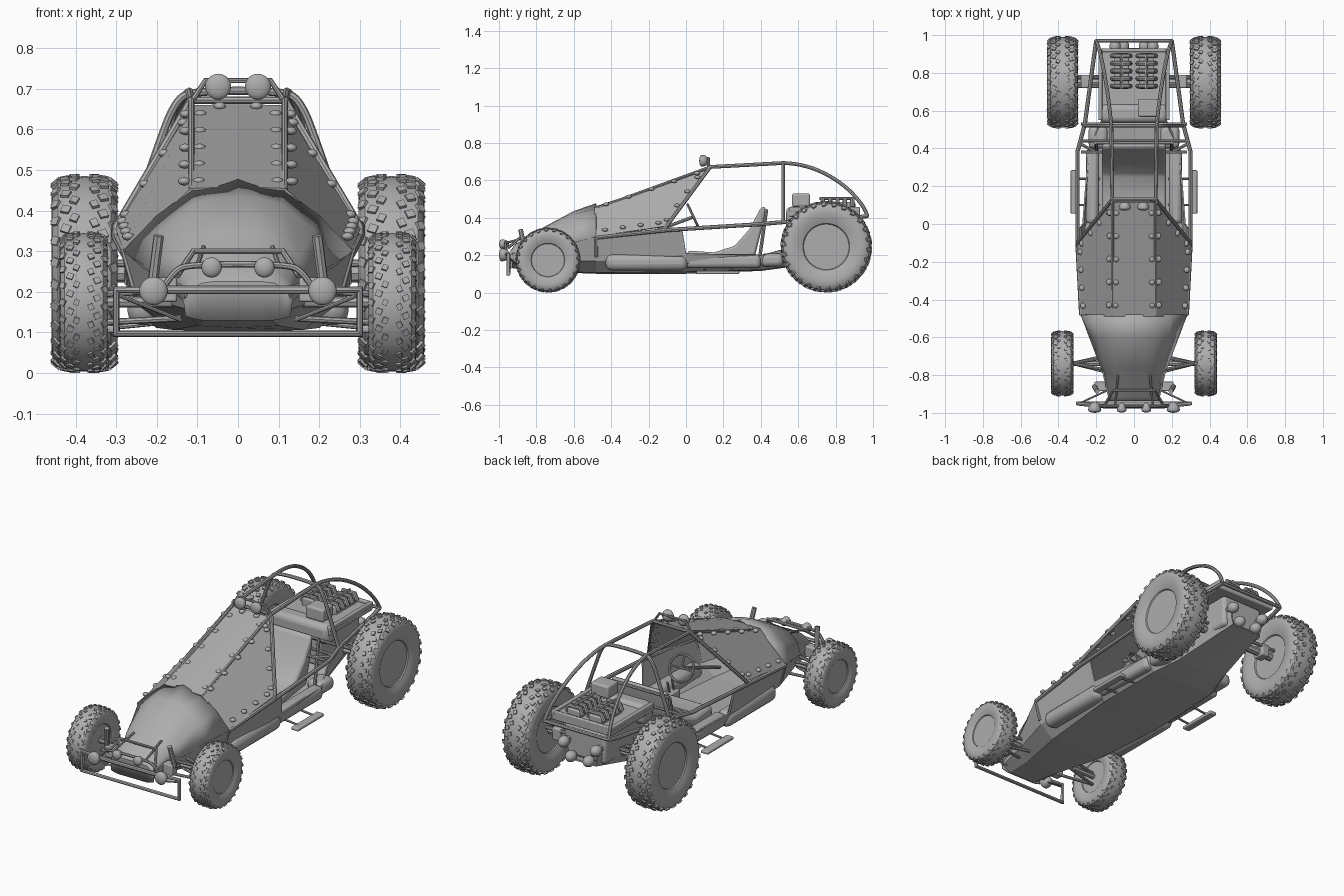
import bpy, bmesh, math
from mathutils import Matrix, Vector

old = bpy.data.objects.get("Cube")
if old:
    bpy.data.objects.remove(old)

grey = bpy.data.materials.new("plain_grey")
grey.use_nodes = True
COL = (0.42, 0.42, 0.42, 1)
grey.diffuse_color = COL
grey.node_tree.nodes["Principled BSDF"].inputs["Base Color"].default_value = COL
made = []


def add(name, mesh):
    ob = bpy.data.objects.new(name, mesh)
    bpy.context.collection.objects.link(ob)
    mesh.materials.clear()
    mesh.materials.append(grey)
    made.append(ob)
    return ob


def from_bm(name, bm):
    bmesh.ops.recalc_face_normals(bm, faces=bm.faces)
    mesh = bpy.data.meshes.new(name)
    bm.to_mesh(mesh)
    bm.free()
    return add(name, mesh)


def flip(p):
    return (-p[0], p[1], p[2])


def tube(name, pts, r=0.009, both=False, smooth=False, closed=False):
    """Round bar along a path, optionally repeated on the other side."""
    cu = bpy.data.curves.new(name, 'CURVE')
    cu.dimensions = '3D'
    cu.bevel_depth = r
    cu.bevel_resolution = 2
    cu.use_fill_caps = True
    for path in ([pts, [flip(p) for p in pts]] if both else [pts]):
        sp = cu.splines.new('NURBS' if smooth else 'POLY')
        sp.points.add(len(path) - 1)
        for q, p in zip(sp.points, path):
            q.co = (*p, 1)
        sp.use_cyclic_u = closed
        if smooth:
            sp.order_u = 3
            sp.use_endpoint_u = not closed
    tmp = bpy.data.objects.new(name + "_path", cu)
    bpy.context.collection.objects.link(tmp)
    bpy.context.view_layer.update()
    mesh = bpy.data.meshes.new_from_object(tmp.evaluated_get(bpy.context.evaluated_depsgraph_get()))
    bpy.data.objects.remove(tmp)
    return add(name, mesh)


def box(name, c, s, bevel=0.008, both=False):
    bm = bmesh.new()
    for p in ([c, flip(c)] if both else [c]):
        bmesh.ops.create_cube(bm, size=1, matrix=Matrix.Translation(p) @ Matrix.Diagonal((*s, 1)))
    ob = from_bm(name, bm)
    mod = ob.modifiers.new("round", 'BEVEL')
    mod.width, mod.segments = bevel, 3
    return ob


def balls(name, centres, s, front=1.0):
    """Mirrored ellipsoids; front flattens the half that faces forward."""
    bm = bmesh.new()
    for c in centres:
        for p in (c, flip(c)):
            new = bmesh.ops.create_uvsphere(bm, u_segments=16, v_segments=10, radius=1)["verts"]
            for v in new:
                y = v.co.y * (front if v.co.y < 0 else 1)
                v.co = Vector(p) + Vector((v.co.x * s[0], y * s[1], v.co.z * s[2]))
    return from_bm(name, bm)


def loft(name, rows, thick):
    """Skin over half cross-sections that start on the centre line."""
    bm = bmesh.new()
    grid = [[bm.verts.new(p) for p in [flip(q) for q in row[:0:-1]] + list(row)] for row in rows]
    for a, b in zip(grid, grid[1:]):
        for i in range(len(a) - 1):
            bm.faces.new((a[i], a[i + 1], b[i + 1], b[i]))
    ob = from_bm(name, bm)
    mod = ob.modifiers.new("thickness", 'SOLIDIFY')
    mod.thickness, mod.offset = thick, 0
    return ob


def section(y, *xz):
    return [(x, y, z) for x, z in xz]


def wheel(name, x, y, r, w, rim, count):
    """Lathed balloon tyre with a flat disc and rows of staggered knobs."""
    bm = bmesh.new()
    half = [(.36, 0), (.36, rim * .97), (.4, rim), (.46, rim + .2 * (r - rim)), (.5, rim + .5 * (r - rim)),
            (.48, r * .87), (.4, r * .94), (.22, r * .97), (0, r * .98)]
    prof = [(u * w, q) for u, q in half] + [(-u * w, q) for u, q in half[-2::-1]]
    vs = [bm.verts.new((u, 0, q)) for u, q in prof]
    es = [bm.edges.new(e) for e in zip(vs, vs[1:])]
    bmesh.ops.spin(bm, geom=vs + es, axis=(1, 0, 0), cent=(0, 0, 0), steps=48, angle=2 * math.pi)
    bmesh.ops.remove_doubles(bm, verts=bm.verts, dist=1e-5)
    for i in range(count):
        for s in (-1, 1):
            # offset across the tread, radius, lean, width, step around
            for u, q, lean, wide, step in ((.15, .978, 0, .11, 0), (.28, .963, .15, .13, .5), (.43, .92, .7, .13, 0)):
                a = 2 * math.pi * (i + step + (.25 if s > 0 else 0)) / count
                m = (Matrix.Rotation(a, 4, 'X') @ Matrix.Translation((s * u * w, 0, r * q))
                     @ Matrix.Rotation(s * lean, 4, 'Y') @ Matrix.Rotation(s * .4, 4, 'Z')
                     @ Matrix.Diagonal((wide * w, r * .085, r * .045, 1)))
                bmesh.ops.create_cube(bm, size=1, matrix=m)
    ob = from_bm(name, bm)
    ob.location = (x, y, r)


for side, tag in ((1, "left"), (-1, "right")):
    wheel(f"{tag}_rear_wheel", side * .378, .75, .245, .163, .125, 26)
    wheel(f"{tag}_front_wheel", side * .38, -.738, .174, .118, .09, 24)

# Body shell: open tub, hood and nose
hull = loft("hull", [
    section(-.93, (0, .135), (.08, .135), (.125, .16), (.13, .21)),
    section(-.75, (0, .115), (.1, .12), (.16, .17), (.172, .23)),
    section(-.48, (0, .105), (.16, .11), (.24, .17), (.28, .3)),
    section(-.02, (0, .105), (.2, .115), (.265, .2), (.285, .34)),
    section(0, (0, .105), (.2, .115), (.25, .16), (.27, .21)),
    section(.4, (0, .12), (.19, .125), (.23, .16), (.24, .2)),
    section(.55, (0, .14), (.15, .145), (.17, .18), (.17, .24)),
    section(.93, (0, .22), (.09, .22), (.1, .26), (.1, .3))], .008)
loft("hood", [
    section(-.48, (0, .475), (.055, .455), (.115, .447), (.2, .385), (.28, .3)),
    section(-.6, (0, .433), (.055, .427), (.105, .415), (.185, .35), (.235, .26)),
    section(-.765, (0, .345), (.055, .34), (.1, .33), (.15, .285), (.172, .22)),
    section(-.785, (0, .315), (.055, .31), (.095, .305), (.14, .265), (.163, .2)),
    section(-.91, (0, .26), (.055, .258), (.09, .25), (.125, .225), (.135, .18)),
    section(-.935, (0, .225), (.055, .225), (.09, .22), (.12, .2), (.132, .17)),
    section(-.935, (0, .13), (.055, .13), (.09, .13), (.115, .135), (.13, .14))], .006)
box("side_sill", (.23, -.21, .163), (.085, .44, .09), .035, True)
box("rear_sill", (.22, .2, .168), (.07, .4, .075), .025, True)
box("rear_pod", (.19, .46, .175), (.1, .12, .07), .025, True)

# Flat fabric screen with its seams and fasteners
screen = loft("screen_panel", [[(0, -.49, .456), (.115, -.49, .452), (.28, -.48, .3)],
                               [(0, .12, .659), (.11, .12, .657), (.3, -.1, .355)]], .006)
seam = (Vector((.115, -.49, .455)), Vector((.11, .12, .662)))
sill = (Vector((.28, -.48, .31)), Vector((.298, -.1, .36)))
clips = [seam[0].lerp(seam[1], (i + .5) / 5) + Vector((d, 0, -abs(d) * .2)) for i in range(5) for d in (-.018, .018)]
clips += [sill[0].lerp(sill[1], (i + .5) / 4) + Vector((-.012, 0, .02)) for i in range(4)]
clips += [seam[1].lerp(sill[1], (i + .6) / 4) + Vector((-.004, -.025, 0)) for i in range(4)]
clips.append(Vector((.045, .1, .657)))
balls("screen_fasteners", [tuple(c) for c in clips], (.015, .016, .01))

# Roll cage
roof = (.115, .13, .672)
top = (.12, .52, .693)
tail = (.2, .97, .41)
tube("screen_rail", [(.115, -.48, .45), roof], .008, True)
tube("windscreen_post", [roof, (.3, -.1, .36), (.3, -.12, .33)], .01, True)
tube("side_rail", [(.28, -.48, .295), (.3, -.1, .335), (.3, .38, .365), (.26, .53, .378), (.21, .9, .4), tail], .011, True)
tube("front_rail_post", [(.28, -.48, .3), (.25, -.48, .19)], .009, True)
tube("roof_rail", [roof, top], .01, True)
tube("rear_arch", [top, (.13, .63, .69), (.16, .82, .6), (.19, .95, .47), tail], .01, True, True)
tube("main_hoop", [(.26, .52, .375), (.2, .52, .55), (.155, .52, .67), (.11, .52, .695),
                   (-.11, .52, .695), (-.155, .52, .67), (-.2, .52, .55), (-.26, .52, .375)], .01, smooth=True)
tube("tail_bar", [tail, flip(tail)], .01)
tube("roof_bar", [roof, flip(roof)], .009)
for y, z in ((.53, .38), (.44, .37), (.38, .36)):
    tube("cross_bar", [(.28, y, z), (-.28, y, z)], .008)
tube("rail_brace", [(.295, .43, .368), (.2, .38, .36)], .008, True)
tube("seat_post", [(.2, .43, .44), (.2, .39, .16)], .009, True)
tube("seat_top_bar", [(.2, .43, .44), (-.2, .43, .44)], .008)
tube("lamp_bar", [(.11, .12, .675), (.08, .12, .72), (-.08, .12, .72), (-.11, .12, .675)], .007)
balls("roof_lamps", [(.049, .085, .705)], (.032, .036, .032), .4)

# Bench seat, steering and controls
prof = [(0, .15), (.01, .225), (.15, .215), (.26, .25), (.34, .34), (.4, .455), (.425, .46), (.42, .4), (.37, .2)]
bm = bmesh.new()
outline = bm.faces.new([bm.verts.new((-.17, y, z)) for y, z in prof])
ext = bmesh.ops.extrude_face_region(bm, geom=[outline])
bmesh.ops.translate(bm, vec=(.34, 0, 0), verts=[v for v in ext["geom"] if isinstance(v, bmesh.types.BMVert)])
seat = from_bm("seat", bm)
mod = seat.modifiers.new("round", 'BEVEL')
mod.width, mod.segments = .012, 2
tilt = Matrix.Translation((0, .04, .405)) @ Matrix.Rotation(math.radians(-65), 4, 'X')
rim = [tuple(tilt @ Vector((.072 * math.cos(a), .072 * math.sin(a), 0))) for a in [i * math.pi / 12 for i in range(24)]]
tube("steering_wheel", rim, .007, closed=True)
for i in (0, 12, 18):
    tube("steering_spoke", [(0, .04, .405), rim[i]], .006)
tube("steering_column", [(0, .04, .405), (0, -.3, .28)], .009)
box("lever_box", (.13, -.06, .16), (.05, .08, .09), .006)
for y in (-.08, -.04):
    tube("lever", [(.13, y, .2), (.13, y + .02, .27)], .006)

# Engine deck with cylinder banks and air box
box("engine_block", (0, .72, .31), (.26, .36, .18), .02)
box("rear_tank", (0, .585, .405), (.36, .1, .11), .03)
box("engine_deck", (0, .74, .425), (.37, .38, .035), .006)
box("deck_rim", (.178, .74, .445), (.02, .38, .025), .005, True)
box("deck_tail", (0, .92, .445), (.34, .02, .025), .005)
box("air_box", (.075, .615, .495), (.11, .095, .07), .01)
box("cylinder_bank", (.067, .81, .46), (.08, .19, .05), .008, True)
for i in range(5):
    y = .73 + i * .04
    tube("intake_pipe", [(.02, y, .46), (.03, y, .495), (.1, y, .495), (.115, y, .46)], .012, True)
tube("fuel_rail", [(.065, .715, .503), (.065, .9, .503)], .008, True)
balls("exhaust_ends", [(.055, .94, .24), (.1, .94, .31)], (.03, .035, .03))
tube("exhaust_pipe", [(.1, .94, .31), (.1, .8, .31)], .018, True)

# Suspension and axles
tube("rear_axle", [(.1, .75, .245), (.34, .75, .245)], .022, True)
for y in (.73, .78):
    tube("rear_link", [(.14, y, .27), (.32, y, .27)], .009, True)
box("rear_hub", (.255, .755, .25), (.05, .07, .07), .008, True)
tube("front_axle", [(.12, -.738, .175), (.35, -.738, .175)], .014, True)
for y, z in ((-.775, .205), (-.705, .205), (-.785, .135), (-.695, .135)):
    tube("front_arm", [(.14, y, z), (.33, -.738, z - .01)], .008, True)
tube("front_shock", [(.21, -.86, .22), (.195, -.885, .338)], .013, True)
box("shock_mount", (.18, -.86, .205), (.06, .05, .06), .006, True)

# Front bumper, guard loop and lamps
tube("bumper_frame", [(.3, -.95, .097), (.3, -.95, .205), (.16, -.965, .205), (-.16, -.965, .205),
                      (-.3, -.95, .205), (-.3, -.95, .097)], .011, closed=True)
tube("bumper_stay", [(.29, -.95, .19), (.14, -.88, .13)], .005, True)
tube("guard_loop", [(.19, -.96, .2), (.16, -.965, .25), (.12, -.965, .268), (-.12, -.965, .268),
                    (-.16, -.965, .25), (-.19, -.96, .2)], .008, smooth=True)
tube("guard_top", [(.15, -.95, .24), (.11, -.88, .3), (-.11, -.88, .3), (-.15, -.95, .24)], .008)
tube("guard_stay", [(.1, -.965, .265), (.085, -.8, .31)], .006, True)
balls("small_lamps", [(.065, -.985, .26)], (.025, .04, .025), .35)
balls("large_lamps", [(.208, -.985, .202)], (.035, .045, .035), .33)

# Side steps
box("side_step", (.313, .17, .108), (.045, .23, .018), .006, True)
for y in (.1, .24):
    tube("step_strut", [(.18, y, .125), (.31, y, .112)], .006, True)

# Smooth shading with sharp creases; hull and screen stay faceted
bpy.ops.object.select_all(action='DESELECT')
for ob in made:
    ob.select_set(ob not in (hull, screen))
bpy.context.view_layer.objects.active = made[0]
bpy.ops.object.shade_smooth_by_angle(angle=math.radians(35))
